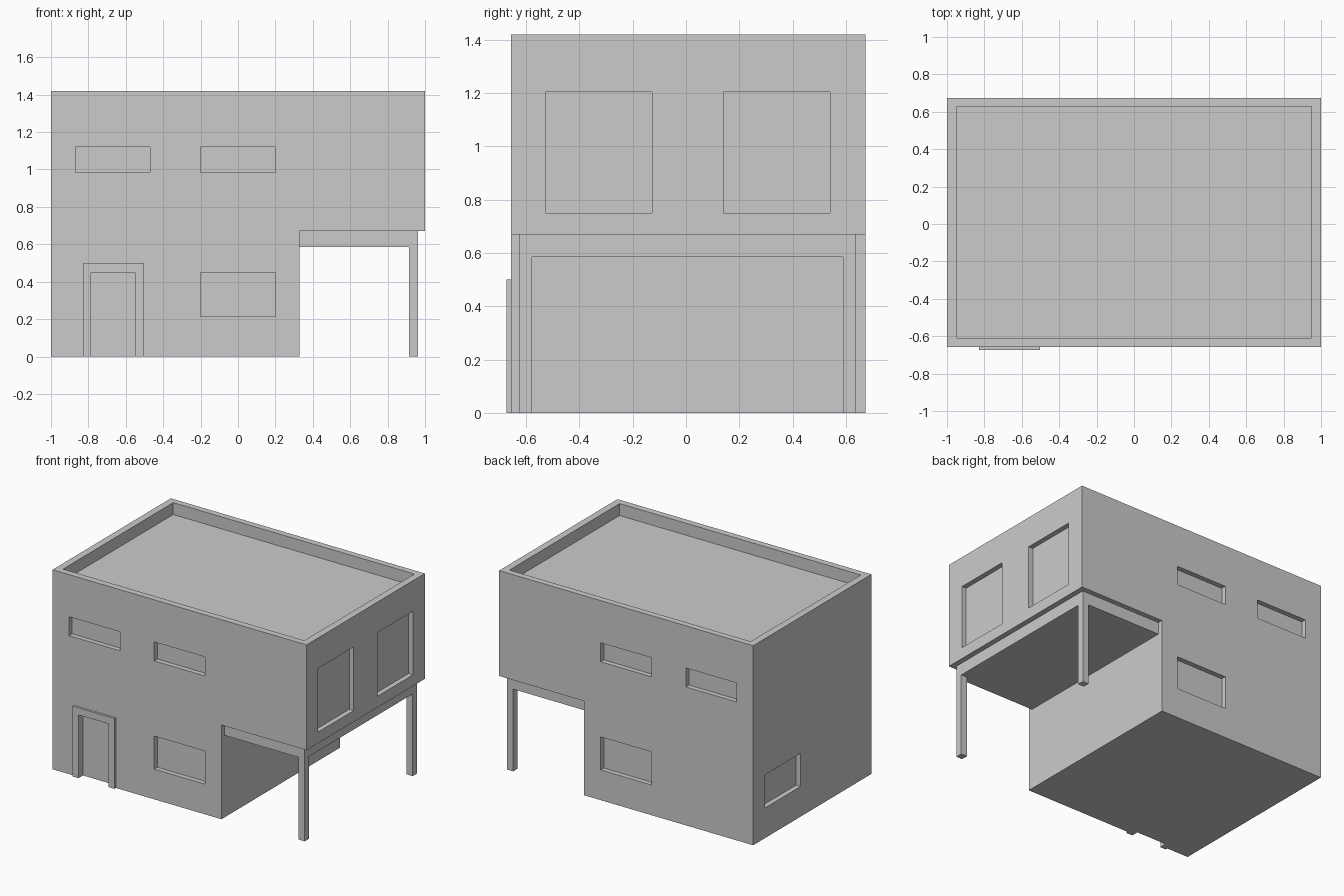
import bpy, bmesh

if "Cube" in bpy.data.objects:
    bpy.data.objects.remove(bpy.data.objects["Cube"])

FRONT, BACK = -0.657, 0.673      # wall faces
DEPTH = 0.035                    # recess of windows and door


def finish(name, bm):
    bmesh.ops.recalc_face_normals(bm, faces=bm.faces[:])
    mesh = bpy.data.meshes.new(name)
    bm.to_mesh(mesh)
    bm.free()
    obj = bpy.data.objects.new(name, mesh)
    bpy.context.collection.objects.link(obj)
    return obj


def extrude_profile(name, points, y0, y1):
    """Extrude an x-z outline along y."""
    bm = bmesh.new()
    face = bm.faces.new([bm.verts.new((x, y0, z)) for x, z in points])
    out = bmesh.ops.extrude_face_region(bm, geom=[face])
    verts = [v for v in out["geom"] if isinstance(v, bmesh.types.BMVert)]
    bmesh.ops.translate(bm, verts=verts, vec=(0, y1 - y0, 0))
    return finish(name, bm)


def add_box(bm, x, y, z):
    verts = bmesh.ops.create_cube(bm, size=1)["verts"]
    for v in verts:
        v.co = [a[0] if c < 0 else a[1] for a, c in zip((x, y, z), v.co)]


# House body: narrow ground floor, overhanging upper floor
house = extrude_profile("house_body", [
    (-1, 0), (0.33, 0), (0.33, 0.67), (1, 0.67), (1, 1.42), (-1, 1.42)], FRONT, BACK)

# Recess cutters
cut = bmesh.new()
for y in ((FRONT - 0.1, FRONT + DEPTH), (BACK - DEPTH, BACK + 0.1)):
    add_box(cut, (-0.87, -0.47), y, (0.985, 1.12))
    add_box(cut, (-0.2, 0.2), y, (0.985, 1.12))
    add_box(cut, (-0.2, 0.2), y, (0.215, 0.45))
for y in ((-0.527, -0.127), (0.14, 0.54)):
    add_box(cut, (1 - DEPTH, 1.1), y, (0.75, 1.203))
add_box(cut, (-1.1, -1 + DEPTH), (0.14, 0.54), (0.215, 0.45))
add_box(cut, (-0.785, -0.55), (FRONT - 0.1, FRONT + DEPTH), (-0.1, 0.45))
# Sunken flat roof inside the parapet
add_box(cut, (-0.95, 0.95), (FRONT + 0.047, BACK - 0.045), (1.335, 1.5))
cutter = finish("recess_cutter", cut)
cutter.hide_render = True
cutter.hide_viewport = False
cutter.display_type = 'WIRE'

mod = house.modifiers.new("recesses", 'BOOLEAN')
mod.operation = 'DIFFERENCE'
mod.solver = 'EXACT'
mod.object = cutter
bpy.context.view_layer.objects.active = house
house.select_set(True)
bpy.ops.object.modifier_apply(modifier=mod.name)
bpy.data.objects.remove(cutter)

# Door surround
extrude_profile("door_frame", [
    (-0.83, 0), (-0.785, 0), (-0.785, 0.45), (-0.55, 0.45),
    (-0.55, 0), (-0.502, 0), (-0.502, 0.5), (-0.83, 0.5)], -0.673, FRONT)

# Carport canopy with two posts
bm = bmesh.new()
add_box(bm, (0.33, 0.963), (-0.625, 0.637), (0.585, 0.67))
finish("carport_canopy", bm)
for name, y in (("front_post", (-0.625, -0.577)), ("back_post", (0.589, 0.637))):
    bm = bmesh.new()
    add_box(bm, (0.915, 0.963), y, (0, 0.585))
    finish(name, bm)
